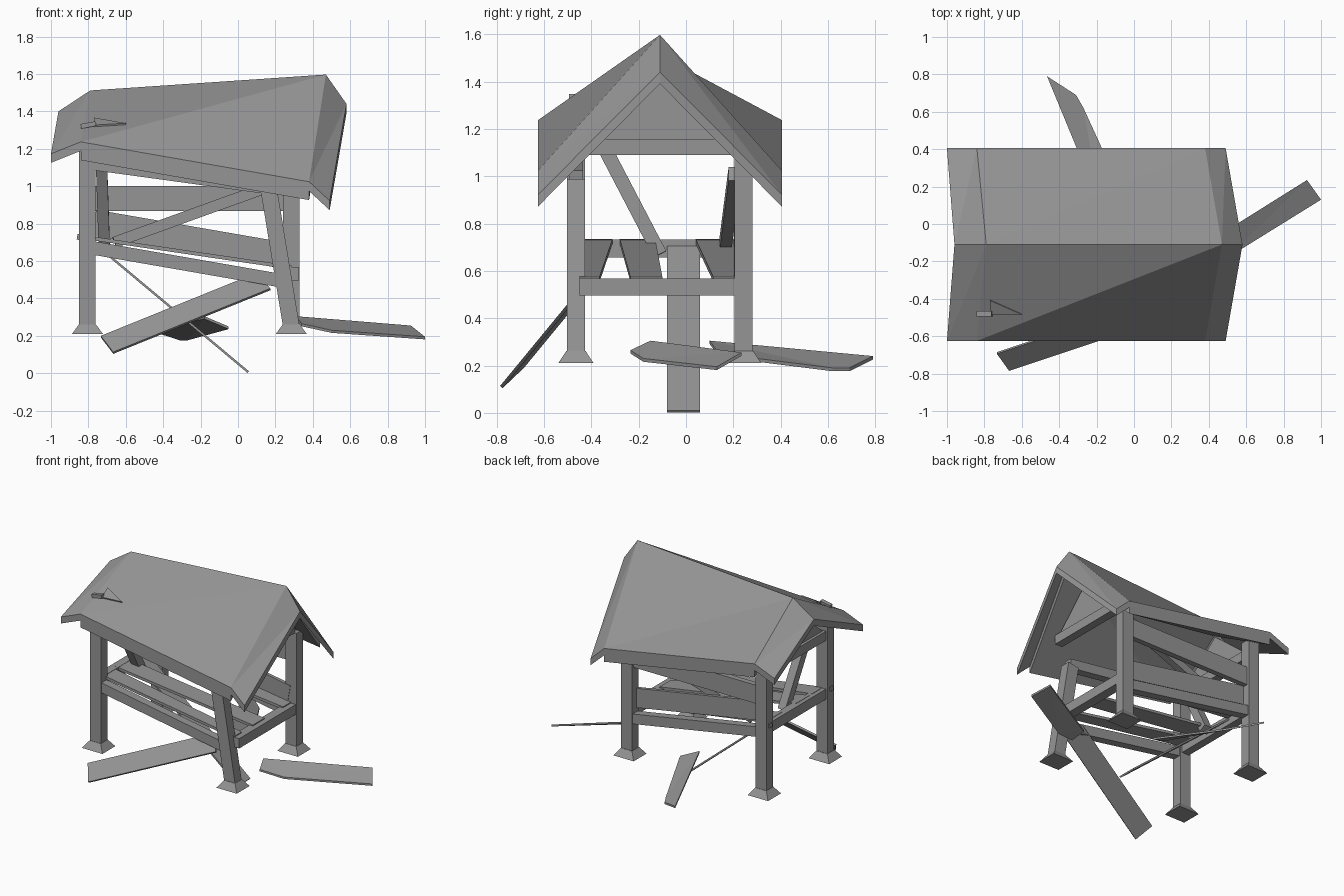
import bpy
from mathutils import Vector, Matrix

cube = bpy.data.objects.get("Cube")
if cube:
    bpy.data.objects.remove(cube, do_unlink=True)

wood = bpy.data.materials.new("weathered_grey")
wood.use_nodes = True
GREY = (0.3, 0.3, 0.3, 1)
wood.diffuse_color = GREY
wood.node_tree.nodes["Principled BSDF"].inputs["Base Color"].default_value = GREY


def make(name, verts, faces):
    mesh = bpy.data.meshes.new(name)
    mesh.from_pydata([tuple(v) for v in verts], [], faces)
    mesh.materials.append(wood)
    obj = bpy.data.objects.new(name, mesh)
    bpy.context.collection.objects.link(obj)
    # consistent outward normals
    import bmesh
    bm = bmesh.new()
    bm.from_mesh(mesh)
    bmesh.ops.recalc_face_normals(bm, faces=bm.faces)
    bm.to_mesh(mesh)
    bm.free()
    return obj


def prism(name, outline, offset, caps=None):
    """Solid from an outline of 3D points swept along an offset."""
    n = len(outline)
    top = [Vector(p) for p in outline]
    verts = top + [p + Vector(offset) for p in top]
    caps = caps or [tuple(range(n))]
    faces = list(caps) + [tuple(i + n for i in reversed(c)) for c in caps]
    faces += [(i, (i + 1) % n, (i + 1) % n + n, i + n) for i in range(n)]
    return make(name, verts, faces)


def beam(name, a, b, side, width, height):
    """Box from a to b; width lies along side, height across it."""
    a, b = Vector(a), Vector(b)
    along = (b - a).normalized()
    s = Vector(side)
    s = (s - along * s.dot(along)).normalized() * width / 2
    u = along.cross(s).normalized() * height / 2
    return prism(name, [a - s - u, a + s - u, a + s + u, a - s + u], b - a)


X, Y, Z = (1, 0, 0), (0, 1, 0), (0, 0, 1)
LEFT, RIGHT, FRONT, BACK = -0.805, 0.285, -0.465, 0.243
RIDGE = -0.11

# Posts and flared feet
for name, x, y, tx, tz in (("front_right", LEFT, FRONT, LEFT, 1.21),
                           ("back_right", LEFT, BACK, LEFT, 1.21),
                           ("front_left", RIGHT, FRONT, 0.165, 0.98),
                           ("back_left", RIGHT, BACK, RIGHT, 1.09)):
    beam(name + "_post", (x, y, 0.25), (tx, y, tz), Y, 0.075, 0.088)
    ring = [(-1, -1), (1, -1), (1, 1), (-1, 1)]
    verts = [(x + r * i, y + r * j * 0.9, z) for r, z in ((0.083, 0.21), (0.045, 0.262))
             for i, j in ring]
    make(name + "_foot", verts, [(3, 2, 1, 0), (4, 5, 6, 7)] +
         [(i, (i + 1) % 4, (i + 1) % 4 + 4, i + 4) for i in range(4)])

# Sagging rails along the long sides
for name, y in (("front", FRONT), ("back", BACK)):
    beam(name + "_rail", (LEFT, y, 0.675), (0.26, y, 0.49), Y, 0.06, 0.072)
    beam(name + "_rail_stub", (LEFT - 0.055, y, 0.73), (LEFT, y, 0.72), Y, 0.03, 0.03)
beam("front_top_beam", (LEFT, FRONT, 1.125), (0.18, FRONT, 0.99), Y, 0.06, 0.07)
beam("back_top_beam", (LEFT, BACK, 0.935), (0.3, BACK, 0.935), Y, 0.04, 0.135)
beam("back_wall_plank", (-0.77, 0.215, 0.805), (0.27, 0.215, 0.625), Y, 0.025, 0.14)

# End rails, tie beams and gable boards
beam("right_end_rail", (LEFT, FRONT, 0.695), (LEFT, BACK, 0.695), X, 0.06, 0.075)
beam("left_end_rail", (0.29, -0.45, 0.532), (0.29, 0.235, 0.532), X, 0.07, 0.072)
for name, x, apex in (("right", LEFT, 1.41), ("left", RIGHT, 1.475)):
    beam(name + "_tie_beam", (x, -0.44, 1.123), (x, 0.21, 1.123), X, 0.06, 0.068)
    prism(name + "_gable_board", [(x - 0.01, RIDGE - 0.33, 1.14), (x - 0.01, RIDGE + 0.33, 1.14),
                                  (x - 0.01, RIDGE, apex)], (0.02, 0, 0))

# Diagonal braces
beam("end_brace", (-0.73, -0.35, 1.13), (-0.715, -0.11, 0.67), X, 0.06, 0.06)
beam("back_brace", (-0.66, 0.165, 0.70), (0.2, 0.205, 1.01), Y, 0.05, 0.06)

# Loose floor boards lying across the end rails
for name, a, b, c, d in (("front", -0.44, -0.31, -0.365, -0.45),
                         ("middle", -0.28, -0.13, -0.10, -0.235),
                         ("back", 0.04, 0.2, 0.21, 0.115)):
    prism(name + "_floor_board", [(LEFT, a, 0.735), (LEFT, b, 0.735),
                                  (RIGHT, c, 0.575), (RIGHT, d, 0.575)], (0, 0, -0.02))

# Fallen planks
beam("leaning_plank", (-0.775, -0.01, 0.70), (0.055, -0.01, 0.006), Y, 0.14, 0.012)
beam("front_fallen_plank", (-0.70, -0.735, 0.152), (0.14, -0.455, 0.492),
     (0.07, -0.09, -0.085), 0.142, 0.014)
prism("left_fallen_plank", [(0.925, 0.235, 0.255), (1.0, 0.13, 0.195), (0.5, -0.18, 0.23),
                            (0.34, -0.235, 0.265), (0.31, -0.15, 0.305)], (0, 0, -0.014),
      [(0, 1, 2), (0, 2, 4), (2, 3, 4)])
prism("back_fallen_plank", [(-0.465, 0.79, 0.24), (-0.31, 0.69, 0.19), (-0.27, 0.62, 0.19),
                            (-0.05, 0.14, 0.25), (-0.18, 0.1, 0.305)], (0, 0, -0.014),
      [(0, 1, 2), (0, 2, 4), (2, 3, 4)])

# Roof: a sagging main slab and a thinner drooping flap at each end
ridge = [(-0.96, 1.40), (-0.79, 1.512), (0.47, 1.597), (0.58, 1.44)]
eave = [(-1.0, 1.173), (-0.84, 1.237), (0.38, 1.024), (0.49, 0.922)]
for side, y in (("front", -0.625), ("back", 0.405)):
    for i, (part, drop) in enumerate((("right_flap", 0.048), ("slope", 0.098),
                                      ("left_flap", 0.05))):
        quad = [(x, yy, z) for (x, z), yy in ((ridge[i], RIDGE), (ridge[i + 1], RIDGE),
                                              (eave[i + 1], y), (eave[i], y))]
        split = [(0, 1, 3), (1, 2, 3)] if side == "front" else [(0, 1, 2), (0, 2, 3)]
        prism(f"{side}_roof_{part}", quad, (0, 0, -drop), split)

# Splinter and broken chip lying on the front slope
prism("roof_splinter", [(-0.77, -0.405, 1.355), (-0.77, -0.48, 1.315), (-0.6, -0.48, 1.325)],
      (0, -0.004, 0.012))
beam("roof_chip", (-0.84, -0.48, 1.32), (-0.76, -0.48, 1.335), Y, 0.03, 0.025)
